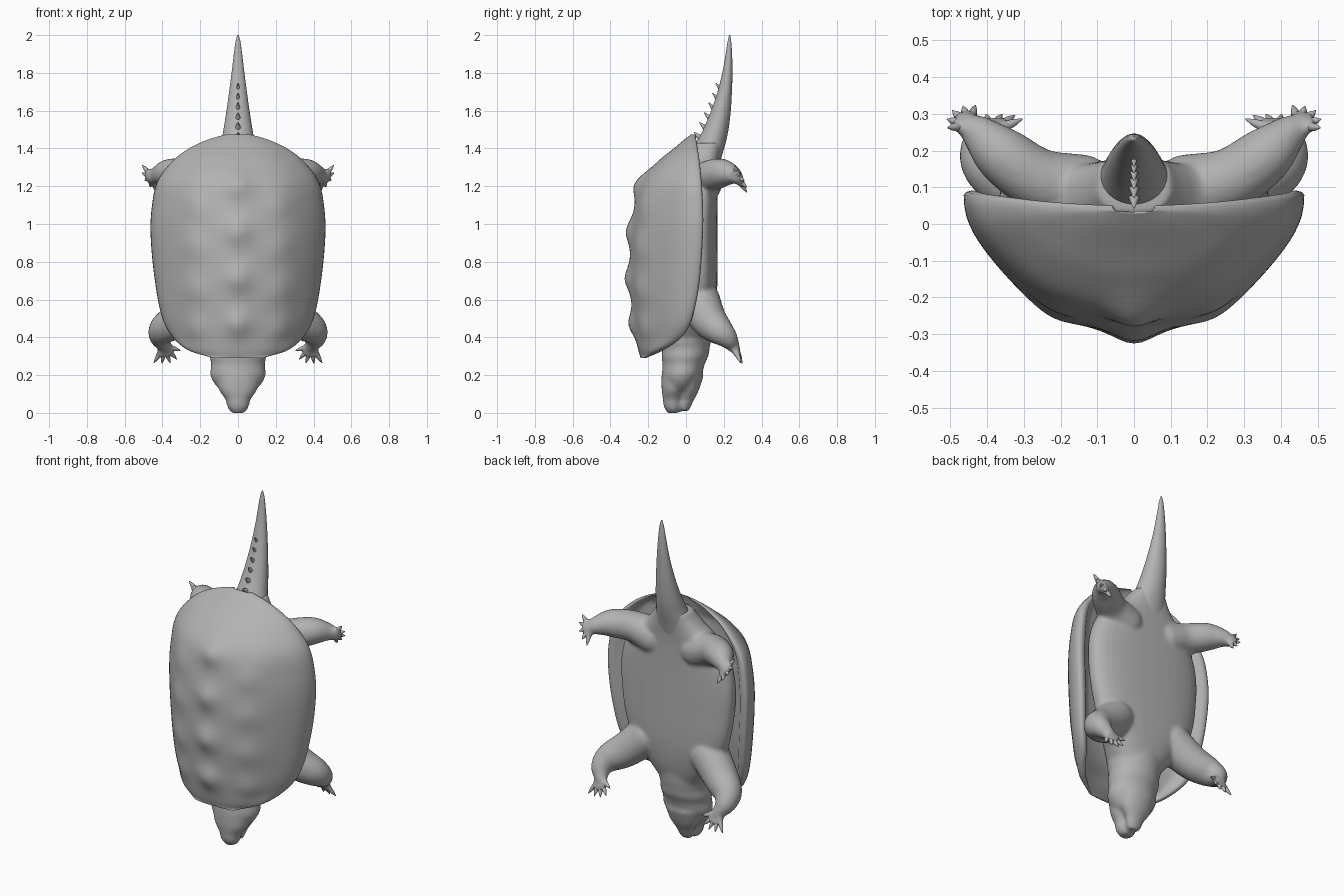
import bpy, bmesh, math
from mathutils import Vector

cube = bpy.data.objects.get("Cube")
if cube:
    bpy.data.objects.remove(cube, do_unlink=True)

grey = bpy.data.materials.new("plain_grey")
grey.use_nodes = True
COLOUR = (0.45, 0.45, 0.45, 1)
grey.diffuse_color = COLOUR
grey.node_tree.nodes["Principled BSDF"].inputs["Base Color"].default_value = COLOUR


def finish(bm, name):
    bmesh.ops.recalc_face_normals(bm, faces=bm.faces)
    mesh = bpy.data.meshes.new(name)
    bm.to_mesh(mesh)
    bm.free()
    mesh.materials.append(grey)
    mesh.polygons.foreach_set("use_smooth", [True] * len(mesh.polygons))
    obj = bpy.data.objects.new(name, mesh)
    bpy.context.collection.objects.link(obj)
    return obj


def sample(table, z):
    """Smooth interpolation of table rows keyed by their first value."""
    n = len(table)
    i = 0
    while i < n - 2 and z > table[i + 1][0]:
        i += 1
    a, b = table[i], table[i + 1]
    p, q = table[max(i - 1, 0)], table[min(i + 2, n - 1)]
    h = b[0] - a[0]
    t = min(max((z - a[0]) / h, 0), 1)
    out = []
    for k in range(1, len(a)):
        m0 = (b[k] - p[k]) / (b[0] - p[0]) * h
        m1 = (q[k] - a[k]) / (q[0] - a[0]) * h
        out.append((2*t**3 - 3*t*t + 1) * a[k] + (t**3 - 2*t*t + t) * m0
                   + (3*t*t - 2*t**3) * b[k] + (t**3 - t*t) * m1)
    return out


def skin_rings(bm, rings):
    """Join closed rings of points into a capped surface."""
    loops = [[bm.verts.new(p) for p in ring] for ring in rings]
    for lo, hi in zip(loops, loops[1:]):
        for j in range(len(lo)):
            k = (j + 1) % len(lo)
            bm.faces.new((lo[j], lo[k], hi[k], hi[j]))
    bm.faces.new(loops[0][::-1])
    bm.faces.new(loops[-1])


def loft(bm, table, steps=24, power=1.0, sides=32):
    """Oval sections stacked in z; rows are z, centre y, half width, half depth."""
    z0, z1 = table[0][0], table[-1][0]
    rings = []
    for s in range(steps + 1):
        z = z0 + (z1 - z0) * s / steps
        cy, hx, hy = sample(table, z)
        ring = []
        for j in range(sides):
            a = math.tau * j / sides
            c, d = math.cos(a), math.sin(a)
            ring.append((hx * math.copysign(abs(c) ** power, c),
                         cy + hy * math.copysign(abs(d) ** power, d), z))
        rings.append(ring)
    skin_rings(bm, rings)


def tube(bm, path, side=1, steps=3, sides=12):
    """Round-ended tube along rows of (x, y, z, radius)."""
    table = [(i, side * p[0], *p[1:]) for i, p in enumerate(path)]
    count = (len(path) - 1) * steps
    rows = [sample(table, i / steps) for i in range(count + 1)]
    pts = [(Vector(r[:3]), r[3]) for r in rows]
    head = (pts[0][0] - pts[1][0]).normalized()
    tail = (pts[-1][0] - pts[-2][0]).normalized()
    # rounded ends
    bends = [(math.sin(a), math.cos(a)) for a in (.5, 1.0, 1.45)]
    start = [(pts[0][0] + head * pts[0][1] * s, pts[0][1] * c) for s, c in reversed(bends)]
    end = [(pts[-1][0] + tail * pts[-1][1] * s, pts[-1][1] * c) for s, c in bends]
    pts = start + pts + end
    u = head.orthogonal()
    rings = []
    for i, (p, r) in enumerate(pts):
        t = (pts[min(i + 1, len(pts) - 1)][0] - pts[max(i - 1, 0)][0]).normalized()
        u = (u - t * u.dot(t)).normalized()
        v = t.cross(u)
        rings.append([p + (u * math.cos(math.tau * j / sides)
                           + v * math.sin(math.tau * j / sides)) * r
                      for j in range(sides)])
    skin_rings(bm, rings)


def ball(bm, x, y, z, r):
    loft(bm, [(z + r * math.sin(a), y, r * math.cos(a), r * math.cos(a))
              for a in (-1.5, -1.1, -.6, 0, .6, 1.1, 1.5)], 16, 1, 16)


# Shell: z, half width, rim y, ridge y
SHELL = [(.29, .13, -.225, -.24), (.33, .26, -.135, -.252), (.40, .345, -.035, -.265),
         (.5, .40, .02, -.278), (.7, .44, .06, -.295), (.95, .463, .078, -.29),
         (1.1, .455, .078, -.27), (1.23, .425, .07, -.235), (1.33, .35, .06, -.15),
         (1.4, .26, .05, -.065), (1.45, .15, .042, -.005), (1.475, .06, .038, .028)]
KNOBS = [(0, z, .03) for z in (.47, .71, .96, 1.21)]
KNOBS += [(s * .23, z, .016) for s in (-1, 1) for z in (.44, .65, .88, 1.1)]


def knob_height(x, z):
    return sum(h * math.exp(-((x - kx) ** 2 + (z - kz) ** 2) / .0045)
               for kx, kz, h in KNOBS)


bm = bmesh.new()
rings = []
STEPS, ARC = 64, 56
for s in range(STEPS + 1):
    z = .29 + 1.185 * (1 - math.cos(math.pi * s / STEPS)) / 2
    w, rim, ridge = sample(SHELL, z)
    ring = []
    for j in range(ARC + 1):
        a = math.pi * j / ARC
        c, d = math.cos(a), max(math.sin(a), 0)
        x = w * c * (.88 + .12 * abs(c) ** 12)
        y = rim - (rim - ridge) * d ** .85
        ring.append((x, y - knob_height(x, z) * d * min(1, (rim - ridge) * 4), z))
    # rolled lip and hollow underside
    dip = min(.05, (rim - ridge) * .3)
    under = [(.985, .008), (.95, .012), (.9, .004), (.83, -dip * .6), (.74, -dip), (.3, -dip)]
    ring += [(-w * u, rim + v, z) for u, v in under]
    ring += [(w * u, rim + v, z) for u, v in reversed(under)]
    rings.append(ring)
skin_rings(bm, rings)
finish(bm, "shell")

# Body, head and limbs, fused into one soft skin
bm = bmesh.new()
TORSO = [(.38, 0, .14, .12), (.5, .04, .23, .11), (.65, .07, .32, .095), (.9, .07, .365, .097),
         (1.1, .07, .355, .097), (1.25, .07, .28, .1), (1.35, .085, .16, .095),
         (1.43, .11, .1, .08)]
NECK = [(.12, -.03, .09, .07), (.15, -.03, .122, .086), (.2, -.022, .146, .105),
        (.26, -.012, .142, .112), (.3, -.006, .15, .124), (.34, 0, .145, .125),
        (.38, 0, .155, .132), (.46, .02, .16, .12)]
SNOUT = [(0, -.068, .036, .03), (.03, -.07, .056, .047), (.07, -.07, .066, .052),
         (.12, -.065, .1, .064), (.2, -.05, .12, .08)]
JAW = [(.01, -.008, .034, .022), (.03, -.004, .045, .028), (.07, .006, .058, .037),
       (.12, .016, .088, .052), (.2, .02, .115, .075)]
loft(bm, TORSO, power=.8)
for part in (NECK, SNOUT, JAW):
    loft(bm, part)

FRONT_LEG = [(.2, .07, .6, .11), (.31, .115, .5, .098), (.39, .165, .445, .082),
             (.41, .215, .4, .06), (.39, .25, .355, .036)]
REAR_LEG = [(.14, .09, 1.21, .1), (.26, .12, 1.25, .087), (.36, .19, 1.27, .077),
            (.42, .245, 1.26, .052), (.45, .268, 1.247, .036)]
FRONT_TIPS = [(.305, .285, .33), (.325, .295, .285), (.36, .298, .266),
              (.402, .297, .262), (.445, .29, .265)]
REAR_TIPS = [(.506, .262, 1.31), (.508, .285, 1.27), (.494, .308, 1.232),
             (.465, .32, 1.195), (.432, .322, 1.168)]

claws = bmesh.new()
for side in (-1, 1):
    for leg, tips in ((FRONT_LEG, FRONT_TIPS), (REAR_LEG, REAR_TIPS)):
        tube(bm, leg, side, 4, 18)
        palm = Vector(leg[-1][:3])
        for tip in tips:
            t = Vector(tip)
            tube(bm, [(*palm, .025), (*palm.lerp(t, .55), .017)], side)
            tube(claws, [(*palm.lerp(t, .45), .014), (*palm.lerp(t, .75), .01),
                         (*t, .002)], side)
    # brows and cheeks
    ball(bm, side * .078, -.095, .125, .03)
    ball(bm, side * .085, -.01, .165, .05)
body = finish(bm, "body")
remesh = body.modifiers.new("fuse", 'REMESH')
remesh.mode = 'VOXEL'
remesh.voxel_size = .012
remesh.use_smooth_shade = True
soft = body.modifiers.new("soften", 'SMOOTH')
soft.factor = .5
soft.iterations = 4
finish(claws, "claws")

# Eyes
bm = bmesh.new()
for side in (-1, 1):
    ball(bm, side * .089, -.098, .103, .019)
finish(bm, "eyes")

# Tail with a row of ridge spikes
TAIL = [(1.28, .08, .15, .09), (1.36, .105, .115, .085), (1.43, .132, .09, .078),
        (1.5, .158, .077, .067), (1.6, .185, .061, .052), (1.7, .205, .047, .038),
        (1.8, .219, .034, .027), (1.9, .227, .022, .017), (1.97, .23, .012, .009),
        (2.0, .231, .003, .003)]
bm = bmesh.new()
loft(bm, TAIL, steps=48)
finish(bm, "tail")

bm = bmesh.new()
for i in range(6):
    z = 1.46 + .052 * i
    cy, hx, hy = sample(TAIL, z)
    size = 1 - .09 * i
    tube(bm, [(0, cy - hy + .015, z - .012, .022 * size),
              (0, cy - hy - .025 * size, z + .024, .003)])
finish(bm, "tail_spikes")
